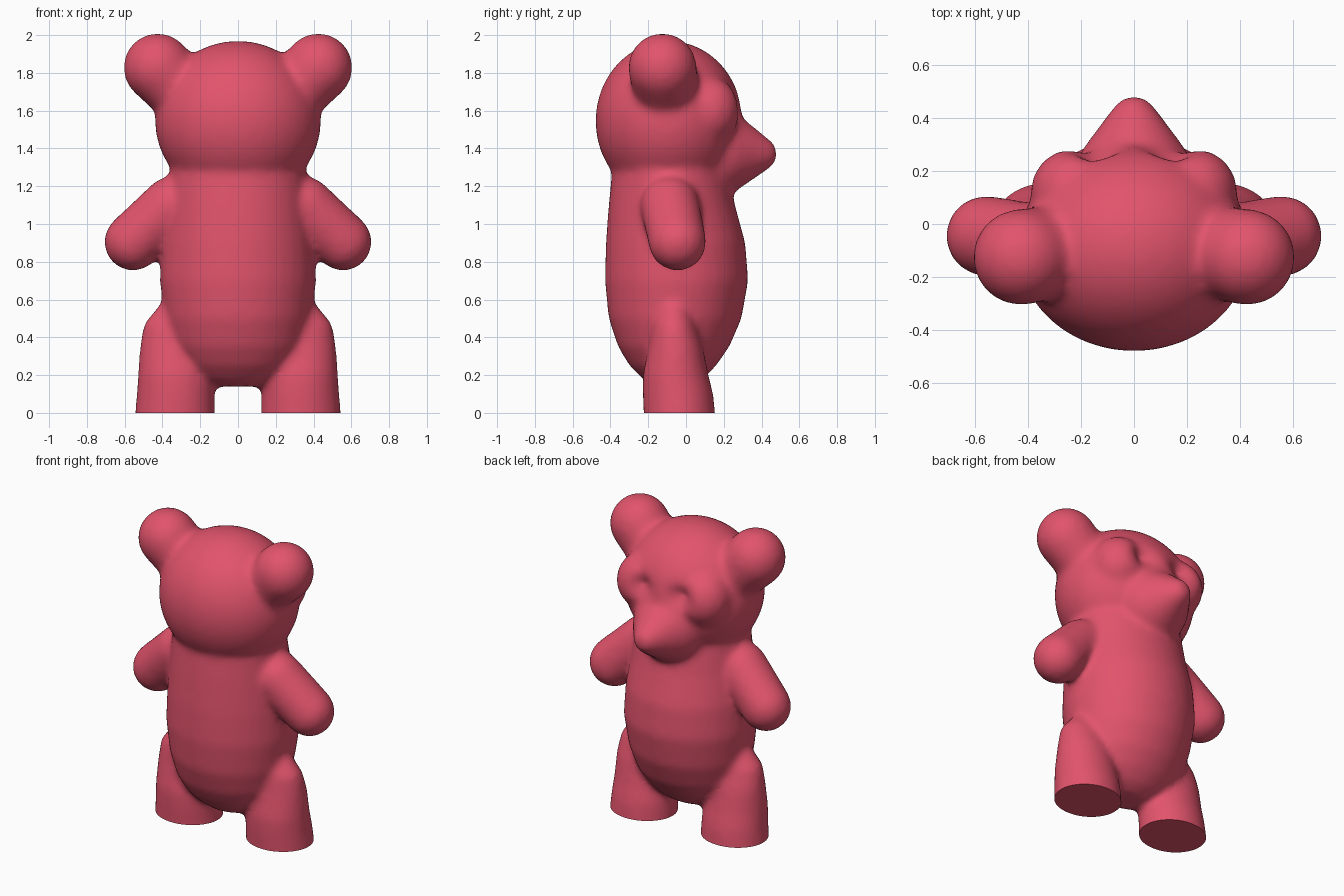
import bpy, bmesh, math
from mathutils import Vector

if "Cube" in bpy.data.objects:
    bpy.data.objects.remove(bpy.data.objects["Cube"])

bm = bmesh.new()
SEG = 32


def ellipsoid(center, radii):
    vs = bmesh.ops.create_uvsphere(bm, u_segments=40, v_segments=24, radius=1)["verts"]
    for v in vs:
        v.co = Vector([c + r * k for c, r, k in zip(center, radii, v.co)])


def limb(p, rp, q, rq):
    """Tapered capsule: hull of two spheres."""
    vs = []
    for c, r in ((p, rp), (q, rq)):
        new = bmesh.ops.create_uvsphere(bm, u_segments=32, v_segments=18, radius=r)["verts"]
        bmesh.ops.translate(bm, verts=new, vec=c)
        vs += new
    res = bmesh.ops.convex_hull(bm, input=vs)
    junk = [g for g in res["geom_interior"] if isinstance(g, bmesh.types.BMVert)]
    bmesh.ops.delete(bm, geom=junk, context="VERTS")


def loft(rings):
    """Stacked ellipses: (z, centre x, half width, rear y, front y)."""
    loops = []
    for z, cx, rx, y0, y1 in rings:
        loops.append([bm.verts.new((cx + rx * math.cos(a), (y0 + y1) / 2 + (y1 - y0) / 2 * math.sin(a), z))
                      for a in (2 * math.pi * i / SEG for i in range(SEG))])
    for lo, hi in zip(loops, loops[1:]):
        for i in range(SEG):
            j = (i + 1) % SEG
            bm.faces.new((lo[i], lo[j], hi[j], hi[i]))
    bm.faces.new(loops[0][::-1])
    bm.faces.new(loops[-1])


# Torso
loft([(0.14, 0, 0.12, -0.17, 0.02), (0.18, 0, 0.22, -0.23, 0.09), (0.25, 0, 0.29, -0.30, 0.16),
      (0.35, 0, 0.35, -0.36, 0.23), (0.5, 0, 0.39, -0.41, 0.295), (0.7, 0, 0.415, -0.43, 0.33),
      (0.9, 0, 0.405, -0.425, 0.315), (1.1, 0, 0.38, -0.41, 0.26), (1.3, 0, 0.36, -0.39, 0.22),
      (1.4, 0, 0.3, -0.35, 0.18)])

# Head and snout
ellipsoid((0, -0.09, 1.545), (0.44, 0.39, 0.425))
limb((0, 0.15, 1.38), 0.235, (0, 0.395, 1.37), 0.09)

for s in (-1, 1):
    # Brow and cheek
    ellipsoid((s * 0.225, 0.12, 1.6), (0.165, 0.165, 0.18))
    # Ear
    limb((s * 0.425, -0.125, 1.828), 0.182, (s * 0.27, -0.1, 1.67), 0.17)
    # Arm
    limb((s * 0.556, -0.045, 0.905), 0.153, (s * 0.35, -0.085, 1.095), 0.157)
    # Leg, running below the floor so the sole can be cut flat
    loft([(z, s * cx, rx, y0, y1) for z, cx, rx, y0, y1 in (
        (-0.15, 0.335, 0.22, -0.225, 0.165), (0, 0.333, 0.212, -0.225, 0.155),
        (0.1, 0.33, 0.207, -0.23, 0.145), (0.2, 0.33, 0.2, -0.23, 0.12),
        (0.35, 0.335, 0.185, -0.20, 0.09), (0.47, 0.335, 0.165, -0.18, 0.05),
        (0.57, 0.31, 0.11, -0.14, 0.01))])

bmesh.ops.recalc_face_normals(bm, faces=bm.faces[:])
mesh = bpy.data.meshes.new("bear")
bm.to_mesh(mesh)
bm.free()
bear = bpy.data.objects.new("bear", mesh)
bpy.context.collection.objects.link(bear)
bpy.context.view_layer.objects.active = bear
bear.select_set(True)

# Merge all parts into one soft skin
remesh = bear.modifiers.new("merge", "REMESH")
remesh.mode = "VOXEL"
remesh.voxel_size = 0.018
bpy.ops.object.modifier_apply(modifier="merge")

# Eye sockets
for v in bear.data.vertices:
    if v.co.y > 0.1:
        d2 = ((abs(v.co.x) - 0.14) / 0.07) ** 2 + ((v.co.z - 1.63) / 0.055) ** 2
        v.co.y -= 0.055 * math.exp(-d2)

soften = bear.modifiers.new("soften", "SMOOTH")
soften.factor = 0.5
soften.iterations = 18
bpy.ops.object.modifier_apply(modifier="soften")

# Flat soles
bm = bmesh.new()
bm.from_mesh(bear.data)
bmesh.ops.bisect_plane(bm, geom=bm.verts[:] + bm.edges[:] + bm.faces[:], plane_co=(0, 0, 0),
                       plane_no=(0, 0, 1), clear_inner=True)
bmesh.ops.holes_fill(bm, edges=[e for e in bm.edges if e.is_boundary], sides=0)
bmesh.ops.recalc_face_normals(bm, faces=bm.faces[:])
bm.to_mesh(bear.data)
bm.free()

red = bpy.data.materials.new("candy red")
red.diffuse_color = (0.76, 0.088, 0.15, 1)
red.use_nodes = True
red.node_tree.nodes["Principled BSDF"].inputs["Base Color"].default_value = red.diffuse_color
bear.data.materials.clear()
bear.data.materials.append(red)
bpy.ops.object.shade_smooth_by_angle(angle=math.radians(40))
